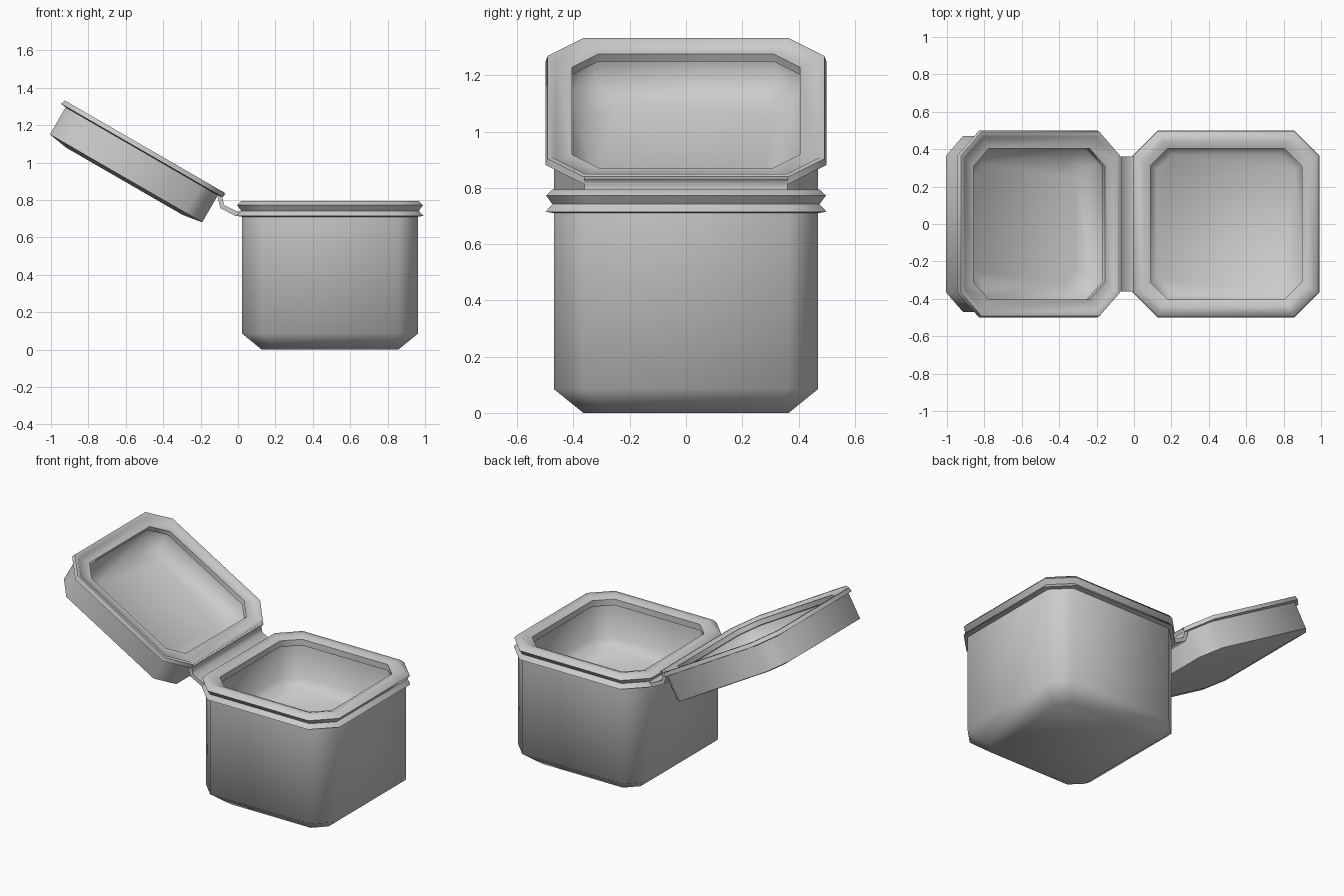
import bpy, bmesh, math
from mathutils import Matrix, Vector

cube = bpy.data.objects.get("Cube")
if cube:
    bpy.data.objects.remove(cube, do_unlink=True)

plastic = bpy.data.materials.new("light grey plastic")
plastic.use_nodes = True
COLOUR = (0.6, 0.6, 0.6, 1)
plastic.diffuse_color = COLOUR
plastic.node_tree.nodes["Principled BSDF"].inputs["Base Color"].default_value = COLOUR


def finish(name, bm, matrix=Matrix()):
    bmesh.ops.recalc_face_normals(bm, faces=bm.faces)
    mesh = bpy.data.meshes.new(name)
    bm.to_mesh(mesh)
    bm.free()
    mesh.materials.append(plastic)
    obj = bpy.data.objects.new(name, mesh)
    obj.matrix_world = matrix
    bpy.context.collection.objects.link(obj)
    bpy.ops.object.select_all(action='DESELECT')
    obj.select_set(True)
    bpy.context.view_layer.objects.active = obj
    bpy.ops.object.shade_smooth_by_angle(angle=math.radians(58))
    return obj


def octagon(bm, half, flat, z):
    """Ring of a square with cut corners."""
    pts = []
    for i in range(4):
        turn = Matrix.Rotation(i * math.pi / 2, 3, 'Z')
        pts += [turn @ Vector((half, -flat, z)), turn @ Vector((half, flat, z))]
    return [bm.verts.new(p) for p in pts]


def shell(name, profile, matrix):
    """Skin octagon rings from the outside bottom, over the rim, to the inside floor."""
    bm = bmesh.new()
    rings = [octagon(bm, *p) for p in profile]
    for a, b in zip(rings, rings[1:]):
        for i in range(8):
            j = (i + 1) % 8
            bm.faces.new((a[i], a[j], b[j], b[i]))
    bm.faces.new(rings[0])
    bm.faces.new(rings[-1])
    return finish(name, bm, matrix)


# Each row: half width, half length of the straight side, height
box_profile = [
    (0.365, 0.29, 0), (0.47, 0.365, 0.085), (0.47, 0.365, 0.71),
    (0.50, 0.365, 0.715), (0.475, 0.36, 0.742), (0.497, 0.365, 0.772),
    (0.475, 0.355, 0.795), (0.44, 0.335, 0.795), (0.405, 0.31, 0.78),
    (0.405, 0.31, 0.74), (0.43, 0.33, 0.73), (0.42, 0.32, 0.52), (0.37, 0.29, 0.47),
]
shell("container_box", box_profile, Matrix.Translation((0.492, 0, 0)))

lid_profile = [
    (0.36, 0.29, -0.215), (0.47, 0.365, -0.197), (0.47, 0.365, -0.03),
    (0.50, 0.365, -0.025), (0.492, 0.365, 0), (0.475, 0.355, 0),
    (0.462, 0.35, -0.014), (0.405, 0.31, -0.014), (0.405, 0.31, -0.045),
    (0.42, 0.325, -0.05), (0.41, 0.32, -0.12), (0.32, 0.25, -0.175),
]
shell("open_lid", lid_profile,
      Matrix.Translation((-0.5, 0, 1.086)) @ Matrix.Rotation(math.radians(30), 4, 'Y'))

# Bent strip joining the lid to the box
path = [(-0.075, 0.84), (-0.096, 0.815), (-0.085, 0.765), (-0.01, 0.727), (0.04, 0.727)]
WIDTH, THICK = 0.36, 0.013
bm = bmesh.new()
sections = []
for i, p in enumerate(path):
    a, b = path[max(i - 1, 0)], path[min(i + 1, len(path) - 1)]
    side = Vector((a[1] - b[1], b[0] - a[0])).normalized() * THICK
    sections.append([bm.verts.new((p[0] + s * side.x, y, p[1] + s * side.y))
                     for s, y in ((1, -WIDTH), (1, WIDTH), (-1, WIDTH), (-1, -WIDTH))])
for a, b in zip(sections, sections[1:]):
    for i in range(4):
        j = (i + 1) % 4
        bm.faces.new((a[i], a[j], b[j], b[i]))
bm.faces.new(sections[0])
bm.faces.new(sections[-1])
finish("hinge_strip", bm)
